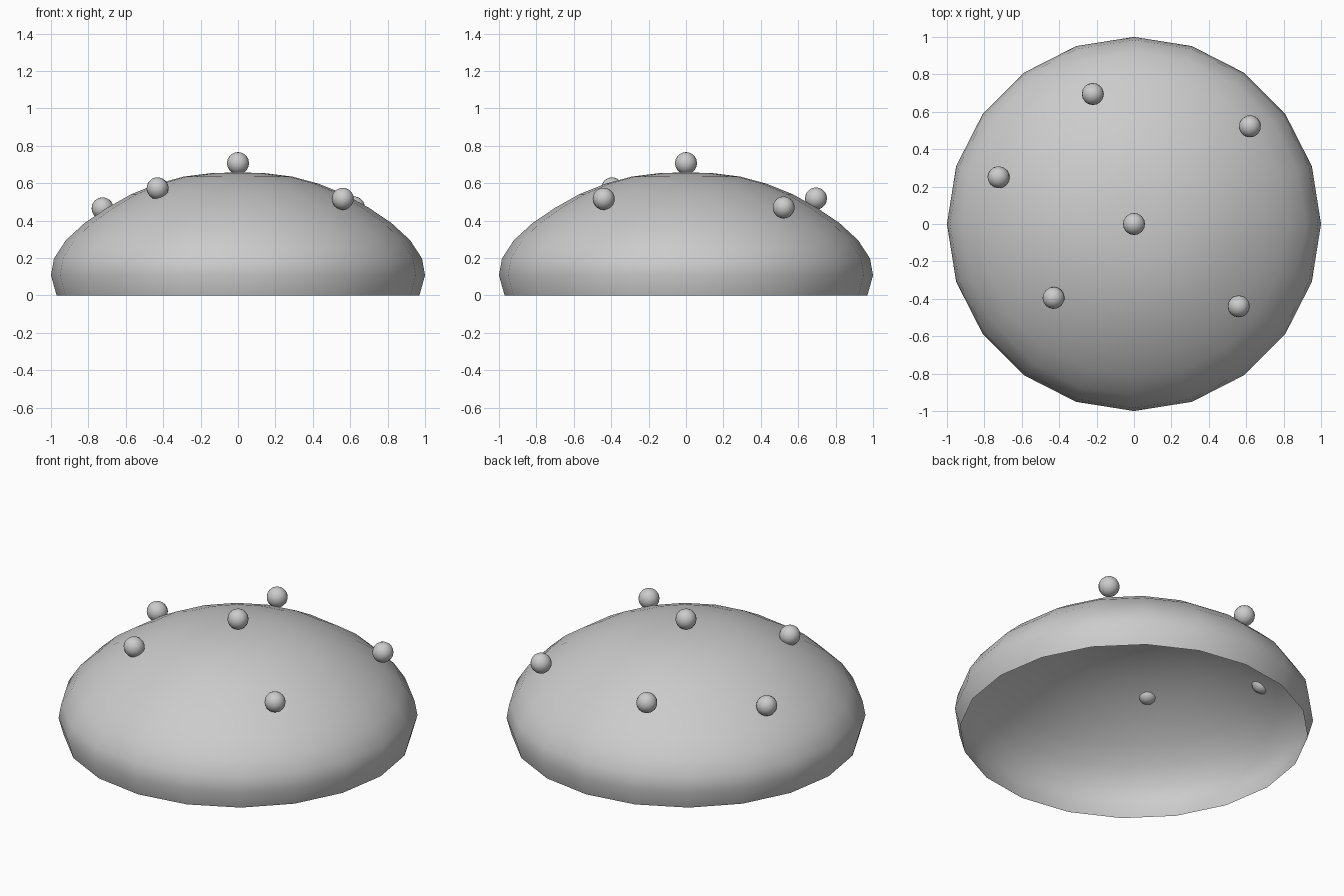
import bpy, bmesh, math
from mathutils import Vector, Matrix

if "Cube" in bpy.data.objects:
    bpy.data.objects.remove(bpy.data.objects["Cube"])


def finish(bm, name):
    bmesh.ops.recalc_face_normals(bm, faces=bm.faces)
    for f in bm.faces:
        f.smooth = True
    me = bpy.data.meshes.new(name)
    bm.to_mesh(me)
    bm.free()
    ob = bpy.data.objects.new(name, me)
    bpy.context.collection.objects.link(ob)
    return ob


# Dome shell: 20-sided lathe of an open profile (radius, height)
SIDES = 20
profile = [(0.97, 0), (1.0, 0.107), (0.984, 0.197), (0.92, 0.295), (0.82, 0.387),
           (0.70, 0.468), (0.57, 0.541), (0.43, 0.597), (0.29, 0.635), (0.145, 0.653)]
bm = bmesh.new()
rings = []
for r, z in profile:
    rings.append([bm.verts.new((r * math.cos(a), r * math.sin(a), z))
                  for a in (2 * math.pi * i / SIDES for i in range(SIDES))])
for low, high in zip(rings, rings[1:]):
    for i in range(SIDES):
        j = (i + 1) % SIDES
        bm.faces.new((low[i], low[j], high[j], high[i]))
apex = bm.verts.new((0, 0, 0.658))
for i in range(SIDES):
    bm.faces.new((rings[-1][i], rings[-1][(i + 1) % SIDES], apex))
# Open shell: make sure the normals point outward
dome = finish(bm, "dome")
if dome.data.polygons[0].normal.dot(dome.data.polygons[0].center) < 0:
    dome.data.flip_normals()

# Studs: small balls set partly into the dome, some tilted to its slope
studs = [((0, 0, 0.707), False), ((-0.22, 0.695, 0.518), False),
         ((0.62, 0.522, 0.47), True), ((-0.724, 0.25, 0.465), True),
         ((-0.43, -0.395, 0.572), True), ((0.56, -0.44, 0.516), False)]
for n, (pos, tilted) in enumerate(studs):
    bm = bmesh.new()
    bmesh.ops.create_uvsphere(bm, u_segments=16, v_segments=10, radius=0.059)
    ob = finish(bm, f"stud_{n + 1}")
    rot = Matrix.Identity(4)
    if tilted:
        slope = Vector((pos[0], pos[1], 1.0))
        rot = Vector((0, 0, 1)).rotation_difference(slope).to_matrix().to_4x4()
    ob.matrix_world = Matrix.Translation(pos) @ rot
